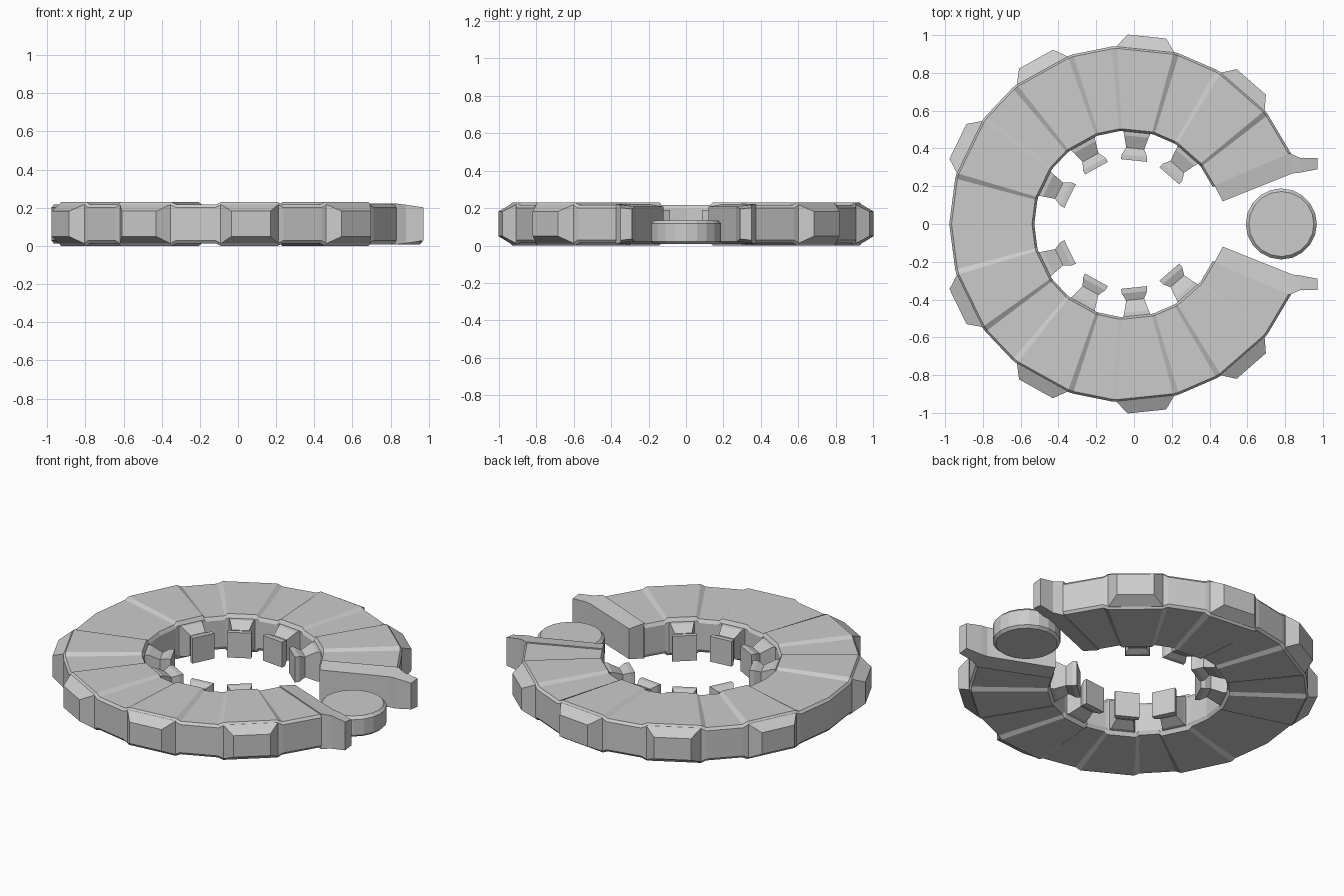
import bpy, bmesh
from math import cos, sin, radians

if "Cube" in bpy.data.objects:
    bpy.data.objects.remove(bpy.data.objects["Cube"])

CX = -0.035                      # ring centre is offset slightly from the origin
R_OUT, R_IN = 0.943, 0.505
RAISED = [(39.6, 58.2), (74.9, 93.3), (109.6, 128.4), (144.6, 163.4)]
BAND = 1.8                       # angular width of the slope beside a raised segment


def polar(r, a, z):
    return (CX + r * cos(radians(a)), r * sin(radians(a)), z)


def loft(bm, rings, cap_end=True):
    """Skin a chain of equal-length closed sections."""
    vs = [[bm.verts.new(p) for p in ring] for ring in rings]
    n = len(vs[0])
    for a, b in zip(vs, vs[1:]):
        for i in range(n):
            j = (i + 1) % n
            bm.faces.new((a[i], a[j], b[j], b[i]))
    bm.faces.new(vs[0][::-1])
    if cap_end:
        bm.faces.new(vs[-1])


def finish(name, bm, mirror=True):
    bmesh.ops.recalc_face_normals(bm, faces=bm.faces)
    me = bpy.data.meshes.new(name)
    bm.to_mesh(me)
    bm.free()
    ob = bpy.data.objects.new(name, me)
    bpy.context.collection.objects.link(ob)
    if mirror:
        m = ob.modifiers.new("mirror", "MIRROR")
        m.use_axis = (False, True, False)
    return ob


def ring_section(a, raised):
    lo, hi = (0.0, 0.23) if raised else (0.014, 0.216)
    prof = [(R_OUT - 0.012, lo), (R_OUT, lo + 0.015), (R_OUT, hi - 0.015), (R_OUT - 0.012, hi),
            (R_IN, hi), (R_IN - 0.012, hi - 0.02), (R_IN - 0.012, lo + 0.02), (R_IN, lo)]
    return [polar(r, a, z) for r, z in prof]


# Open ring with alternating raised segments
bm = bmesh.new()
sections = [ring_section(23.4, False)]
for a, b in RAISED:
    sections += [ring_section(a - BAND, False), ring_section(a, True),
                 ring_section(b, True), ring_section(b + BAND, False)]
sections.append(ring_section(180, False))
loft(bm, sections, cap_end=False)
finish("ring_body", bm)


def block(r, mid, half_w, lo, hi):
    """Rectangle facing outward at radius r."""
    d = half_w / r * 57.2958
    return [polar(r, mid - d, lo), polar(r, mid + d, lo), polar(r, mid + d, hi), polar(r, mid - d, hi)]


# Bevelled outer lugs and inner teeth, one pair per raised segment
lugs, teeth = bmesh.new(), bmesh.new()
for a, b in RAISED:
    mid = (a + b) / 2
    loft(lugs, [block(0.90, mid, 0.146, 0.012, 0.218),
                block(R_OUT, mid, 0.153, 0.012, 0.218),
                block(1.003, mid, 0.103, 0.05, 0.182)])
    loft(teeth, [block(0.53, mid, 0.085, 0.02, 0.21),
                 block(0.47, mid, 0.065, 0.025, 0.205),
                 block(0.405, mid, 0.048, 0.05, 0.175),
                 block(0.37, mid, 0.068, 0.035, 0.19),
                 block(0.345, mid, 0.07, 0.035, 0.19)])
finish("outer_lugs", lugs)
finish("inner_teeth", teeth)


# Cheek plates on both sides of the gap, with a flared tip
def cheek(inner, outer, zi, zo):
    return [(*inner, zi), (*outer, zo), (*outer, 0.23 - zo), (*inner, 0.23 - zi)]


bm = bmesh.new()
loft(bm, [cheek((0.47, 0.12), (0.425, 0.205), 0.022, 0.007),
          cheek((0.84, 0.268), (0.825, 0.375), 0.022, 0.007),
          cheek((0.88, 0.272), (0.88, 0.35), 0.022, 0.014),
          cheek((0.972, 0.29), (0.972, 0.35), 0.035, 0.028)])
finish("gap_cheeks", bm)

# Round button sitting in the gap
bm = bmesh.new()
loft(bm, [[(0.78 + r * cos(radians(18 * i)), r * sin(radians(18 * i)), z) for i in range(20)]
          for r, z in [(0.172, 0.008), (0.188, 0.022), (0.188, 0.118), (0.172, 0.134)]])
finish("round_button", bm, mirror=False)
